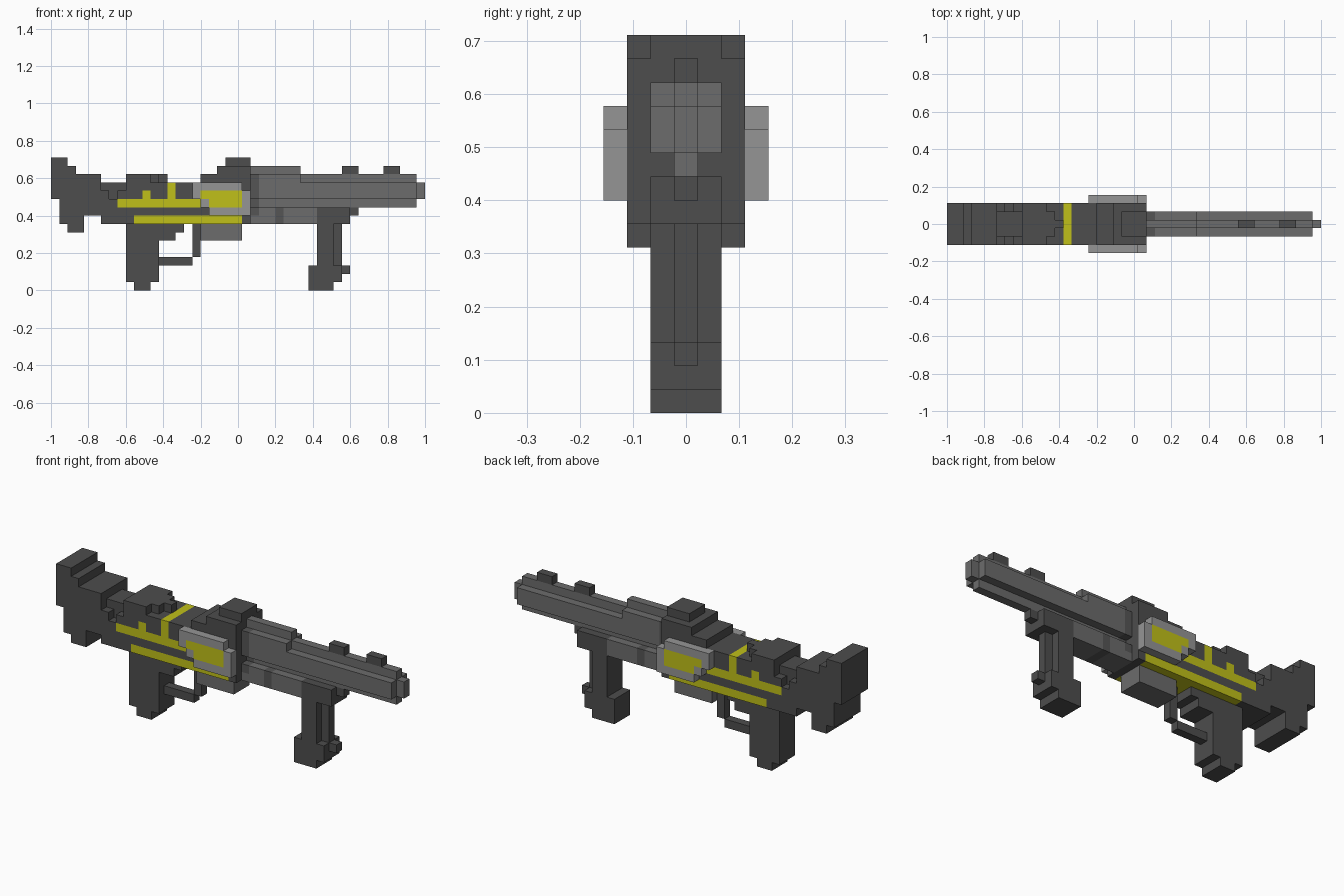
import bpy, bmesh
from mathutils import Vector

cube = bpy.data.objects.get("Cube")
if cube:
    bpy.data.objects.remove(cube, do_unlink=True)

UNIT = 2 / 45          # edge of one building block
HALF_LENGTH = 22.5     # blocks from the middle to either end


def make_material(name, red, green, blue):
    mat = bpy.data.materials.new(name)
    mat.use_nodes = True
    colour = (red, green, blue, 1)
    mat.diffuse_color = colour
    mat.node_tree.nodes["Principled BSDF"].inputs["Base Color"].default_value = colour
    return mat


DARK, SHADE, GREY, LIGHT, YELLOW = range(5)
palette = [
    make_material("dark grey", .075, .075, .075),
    make_material("shadow grey", .09, .09, .09),
    make_material("barrel grey", .15, .15, .15),
    make_material("light grey", .30, .30, .30),
    make_material("yellow", .53, .53, .01),
]

parts = {}             # part name -> {block: colour}


def box(part, colour, x, z, width, inner=0):
    """Fill blocks over x and z ranges, symmetric in y; inner leaves a central gap."""
    cells = parts.setdefault(part, {})
    reach = width // 2
    for i in range(*x):
        for k in range(*z):
            for j in range(-reach, reach + 1):
                if abs(j) >= inner:
                    cells[i, j, k] = colour


def paint(part, colour, x, z):
    """Recolour the existing blocks of a part in a region."""
    for i, j, k in parts[part]:
        if x[0] <= i < x[1] and z[0] <= k < z[1]:
            parts[part][i, j, k] = colour


# Shoulder stock with stepped outline
box("stock", DARK, (0, 1), (11, 16), 5)
box("stock", DARK, (1, 2), (8, 16), 5)
box("stock", DARK, (2, 3), (7, 15), 5)
box("stock", DARK, (3, 4), (7, 14), 5)
box("stock", DARK, (4, 6), (9, 14), 5)

# Receiver with a narrowed neck
box("receiver", DARK, (6, 9), (8, 13), 3)
box("receiver", DARK, (6, 7), (8, 12), 5)
box("receiver", DARK, (7, 8), (8, 11), 5)
box("receiver", DARK, (8, 9), (8, 12), 5)
box("receiver", DARK, (9, 24), (8, 13), 5)

# Yellow stripes and strap on the receiver
paint("receiver", YELLOW, (10, 23), (8, 9))
paint("receiver", YELLOW, (8, 19), (10, 11))
paint("receiver", YELLOW, (11, 12), (11, 12))
paint("receiver", YELLOW, (14, 15), (11, 13))

# Rear sight, tapering forward
box("rear_sight", DARK, (9, 12), (13, 14), 5)
box("rear_sight", DARK, (12, 13), (13, 14), 3)
box("rear_sight", DARK, (13, 14), (13, 14), 1)

# Raised front housing
box("housing", DARK, (18, 24), (13, 14), 5)
box("housing", DARK, (20, 24), (14, 15), 5)
box("housing", DARK, (21, 24), (15, 16), 3)

# Side plates with a yellow panel
box("side_plates", LIGHT, (17, 23), (11, 13), 7, inner=3)
box("side_plates", LIGHT, (18, 24), (10, 12), 7, inner=3)
box("side_plates", LIGHT, (19, 24), (9, 10), 7, inner=3)
paint("side_plates", YELLOW, (18, 23), (11, 12))
paint("side_plates", YELLOW, (19, 23), (10, 11))

# Barrel, top rib and muzzle
box("barrel", GREY, (24, 44), (11, 13), 3)
box("barrel", GREY, (24, 44), (10, 14), 1)
box("barrel", GREY, (24, 30), (13, 14), 3)
box("barrel", GREY, (24, 30), (14, 15), 1)
box("muzzle", GREY, (44, 45), (11, 13), 1)
paint("barrel", SHADE, (24, 25), (10, 14))

# Handguard under the barrel
box("handguard", GREY, (24, 32), (8, 10), 3)
paint("handguard", SHADE, (24, 25), (9, 10))
paint("handguard", SHADE, (27, 28), (8, 10))

# Front sights
for start in (35, 40):
    box("front_sights", DARK, (start, start + 2), (14, 15), 1)

# Foregrip with foot
box("foregrip", DARK, (32, 36), (8, 10), 3)
box("foregrip", DARK, (36, 37), (9, 10), 1)
box("foregrip", DARK, (32, 34), (0, 8), 3)
box("foregrip", DARK, (34, 35), (1, 8), 1)
box("foregrip", DARK, (31, 32), (0, 3), 3)
box("foregrip", DARK, (34, 35), (1, 3), 3)
box("foregrip", DARK, (35, 36), (2, 3), 1)

# Pistol grip
box("pistol_grip", DARK, (9, 16), (7, 8), 3)
box("pistol_grip", DARK, (9, 15), (6, 7), 3)
box("pistol_grip", DARK, (9, 13), (1, 6), 3)
box("pistol_grip", DARK, (10, 12), (0, 1), 3)

# Trigger guard and magazine
box("trigger_guard", DARK, (13, 17), (3, 4), 1)
box("trigger_guard", DARK, (17, 18), (4, 8), 1)
box("magazine", GREY, (18, 23), (6, 8), 3)


def build(name, cells, filled):
    """Turn blocks into one mesh with only the exposed faces, merged when flat."""
    bm = bmesh.new()
    corners = {}

    def vertex(point):
        key = tuple(round(2 * c) for c in point)
        if key not in corners:
            corners[key] = bm.verts.new(
                ((point.x - HALF_LENGTH) * UNIT, point.y * UNIT, point.z * UNIT))
        return corners[key]

    for cell, colour in cells.items():
        centre = Vector((cell[0] + .5, cell[1], cell[2] + .5))
        for axis in range(3):
            for sign in (-1, 1):
                normal = Vector((0, 0, 0))
                normal[axis] = sign
                if tuple(int(c + n) for c, n in zip(cell, normal)) in filled:
                    continue
                u = Vector((0, 0, 0))
                u[(axis + 1) % 3] = 1
                v = normal.cross(u)
                loop = [u + v, v - u, -u - v, u - v]
                face = bm.faces.new([vertex(centre + (normal + c) / 2) for c in loop])
                face.material_index = colour
    bmesh.ops.dissolve_limit(bm, angle_limit=.01, verts=bm.verts[:],
                             edges=bm.edges[:], delimit={'MATERIAL'})
    mesh = bpy.data.meshes.new(name)
    for mat in palette:
        mesh.materials.append(mat)
    bm.to_mesh(mesh)
    bm.free()
    bpy.context.collection.objects.link(bpy.data.objects.new(name, mesh))


filled = {cell for cells in parts.values() for cell in cells}
for name, cells in parts.items():
    build(name, cells, filled)
